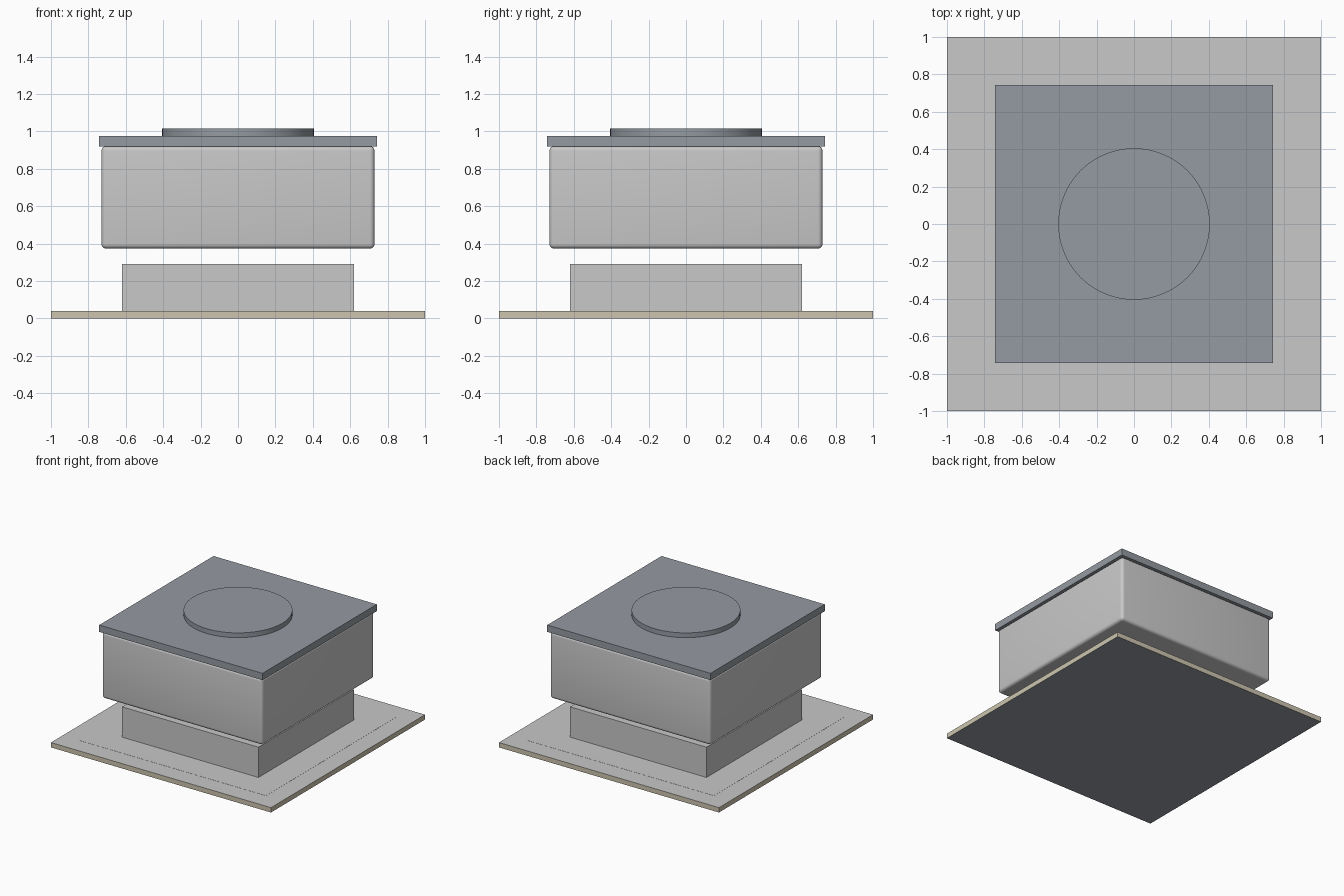
import bpy

if "Cube" in bpy.data.objects:
    bpy.data.objects.remove(bpy.data.objects["Cube"])


def material(name, rgb):
    m = bpy.data.materials.new(name)
    m.diffuse_color = (*rgb, 1.0)
    m.use_nodes = True
    m.node_tree.nodes["Principled BSDF"].inputs["Base Color"].default_value = m.diffuse_color
    return m


light_grey = material("light grey", (0.58, 0.58, 0.58))
beige = material("beige edge", (0.61, 0.56, 0.43))
blue_grey = material("blue grey", (0.30, 0.328, 0.361))


def block(name, half, z0, z1, mat, bevel=0.0):
    """Square slab between two heights, optionally with rounded edges."""
    bpy.ops.mesh.primitive_cube_add(size=1, location=(0, 0, (z0 + z1) / 2))
    ob = bpy.context.object
    ob.name = name
    ob.scale = (2 * half, 2 * half, z1 - z0)
    bpy.ops.object.transform_apply(location=False, rotation=False, scale=True)
    ob.data.materials.append(mat)
    if bevel:
        mod = ob.modifiers.new("rounded edges", 'BEVEL')
        mod.width = bevel
        mod.segments = 5
        bpy.ops.object.modifier_apply(modifier=mod.name)
        bpy.ops.object.shade_smooth_by_angle()
    return ob


# Base sheet: grey top, beige rim, dark underside
base = block("base_sheet", 1.0, 0.0, 0.04, light_grey)
base.data.materials.append(beige)
base.data.materials.append(blue_grey)
for face in base.data.polygons:
    nz = face.normal.z
    face.material_index = 0 if nz > 0.5 else 2 if nz < -0.5 else 1

# Faint inner step on the base sheet
block("base_inner_step", 0.85, 0.03, 0.041, light_grey)

# Square curb, and the rounded housing held above it
block("curb", 0.62, 0.04, 0.29, light_grey)
block("housing", 0.73, 0.373, 0.921, light_grey, bevel=0.025)

# Lid with a round cap
block("lid", 0.742, 0.92, 0.976, blue_grey)
bpy.ops.mesh.primitive_cylinder_add(vertices=64, radius=0.405, depth=0.045,
                                    location=(0, 0, 0.9925))
cap = bpy.context.object
cap.name = "round_cap"
cap.data.materials.append(blue_grey)
bpy.ops.object.shade_smooth_by_angle()
